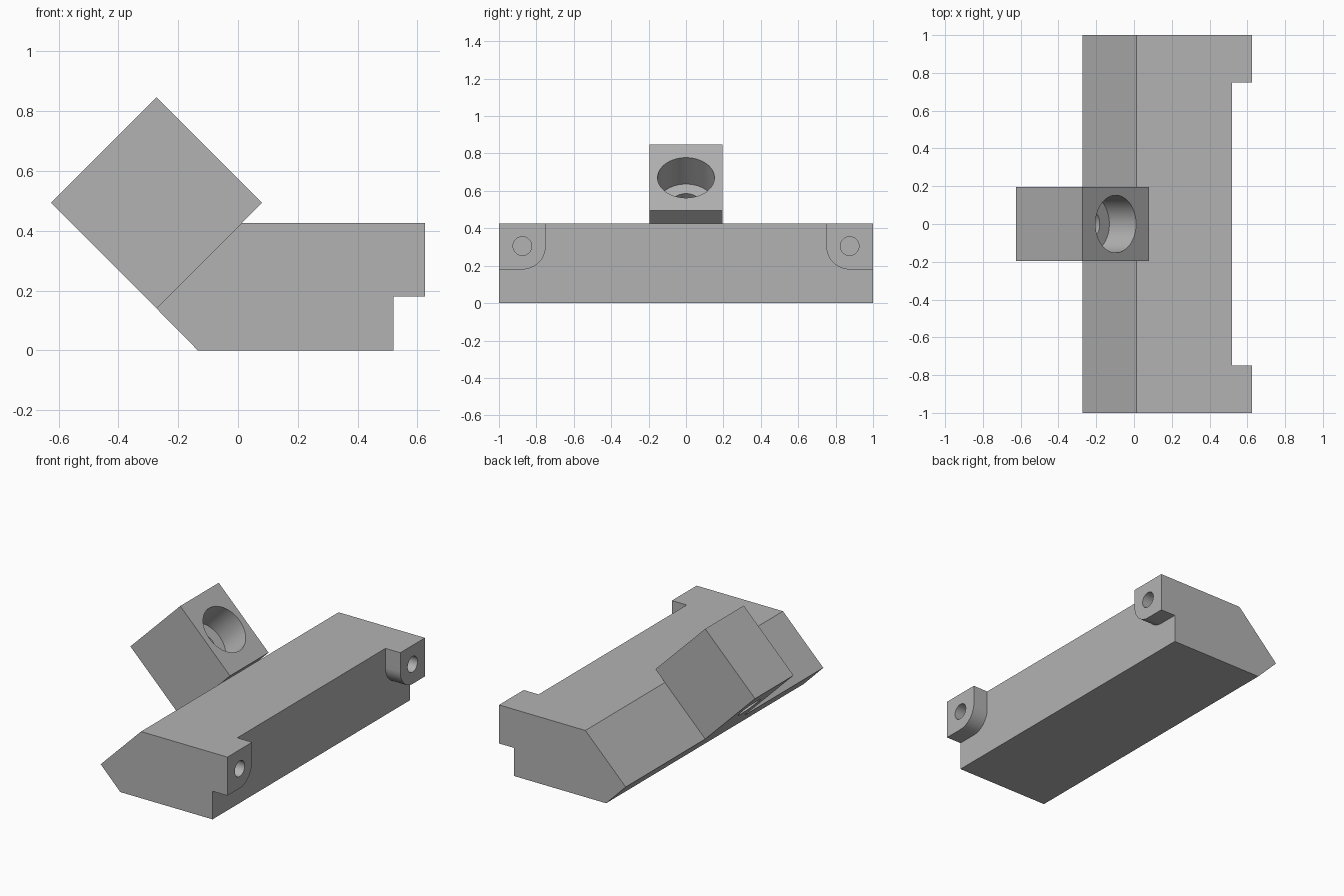
import bpy, bmesh, math
from mathutils import Matrix, Vector

default = bpy.data.objects.get("Cube")
if default:
    bpy.data.objects.remove(default, do_unlink=True)

grey = bpy.data.materials.new("plain grey")
grey.use_nodes = True
COLOUR = (0.45, 0.45, 0.45, 1)
grey.diffuse_color = COLOUR
grey.node_tree.nodes["Principled BSDF"].inputs["Base Color"].default_value = COLOUR


def finish(bm, name):
    bmesh.ops.recalc_face_normals(bm, faces=bm.faces)
    mesh = bpy.data.meshes.new(name)
    bm.to_mesh(mesh)
    bm.free()
    mesh.materials.append(grey)
    obj = bpy.data.objects.new(name, mesh)
    bpy.context.collection.objects.link(obj)
    return obj


def prism(name, points, along):
    """Closed outline of 3D points, extruded along a vector."""
    bm = bmesh.new()
    face = bm.faces.new([bm.verts.new(p) for p in points])
    out = bmesh.ops.extrude_face_region(bm, geom=[face])
    verts = [v for v in out["geom"] if isinstance(v, bmesh.types.BMVert)]
    bmesh.ops.translate(bm, verts=verts, vec=along)
    return finish(bm, name)


def drill(name, mouth, direction, radius, depth, lead=0.1):
    """Cylinder reaching from just outside the mouth to the given depth."""
    d = Vector(direction).normalized()
    place = Matrix.Translation(Vector(mouth) + d * (depth - lead) / 2)
    bm = bmesh.new()
    bmesh.ops.create_cone(bm, cap_ends=True, segments=64, radius1=radius,
                          radius2=radius, depth=depth + lead,
                          matrix=place @ d.to_track_quat('Z', 'Y').to_matrix().to_4x4())
    return finish(bm, name)


def cut(obj, cutters):
    """Subtract the cutters, keep the result as plain mesh, drop the cutters."""
    for c in cutters:
        c.hide_render = True
        mod = obj.modifiers.new(c.name, 'BOOLEAN')
        mod.operation, mod.solver, mod.object = 'DIFFERENCE', 'EXACT', c
    bpy.context.view_layer.update()
    graph = bpy.context.evaluated_depsgraph_get()
    mesh = bpy.data.meshes.new_from_object(obj.evaluated_get(graph))
    obj.modifiers.clear()
    obj.data = mesh
    for c in cutters:
        bpy.data.objects.remove(c, do_unlink=True)
    bpy.ops.object.select_all(action='DESELECT')
    obj.select_set(True)
    bpy.context.view_layer.objects.active = obj
    bpy.ops.object.shade_smooth_by_angle(angle=math.radians(30))


# Long base bar with a sloping side and an overhanging ledge
STEP, EDGE, LEDGE, TOP = 0.52, 0.625, 0.18, 0.427
profile = [(-0.134, 0), (STEP, 0), (STEP, LEDGE), (EDGE, LEDGE),
           (EDGE, TOP), (0.013, TOP), (-0.273, 0.141)]
base = prism("base_bar", [(x, -1, z) for x, z in profile], (0, 2, 0))

# Clear the ledge between the ends, leaving two ears with a rounded corner
R, EAR_Y = 0.125, 0.875
arc = [(EAR_Y - R * math.sin(a), LEDGE + R - R * math.cos(a))
       for a in [math.pi / 2 * i / 16 for i in range(17)]]
half = [(EAR_Y, 0.1)] + arc + [(EAR_Y - R, 0.6)]
outline = half + [(-y, z) for y, z in reversed(half)]
cutters = [prism("ledge_cutter", [(STEP, y, z) for y, z in outline], (0.3, 0, 0))]

# Blind screw holes in the ears
for side in (-1, 1):
    cutters.append(drill("screw_cutter", (EDGE, side * EAR_Y, LEDGE + R),
                         (-1, 0, 0), 0.05, 0.25))
cut(base, cutters)

# Tilted block resting on the slope, with a stepped hole through it
CX, CZ, H, W = -0.273, 0.494, 0.353, 0.195
block = prism("tilted_block", [(CX, -W, CZ + H), (CX + H, -W, CZ),
                               (CX, -W, CZ - H), (CX - H, -W, CZ)], (0, 2 * W, 0))
mouth = (CX + H / 2, 0, CZ + H / 2)
cut(block, [drill("wide_bore_cutter", mouth, (-1, 0, -1), 0.152, 0.2),
            drill("narrow_bore_cutter", mouth, (-1, 0, -1), 0.08, 0.6)])
